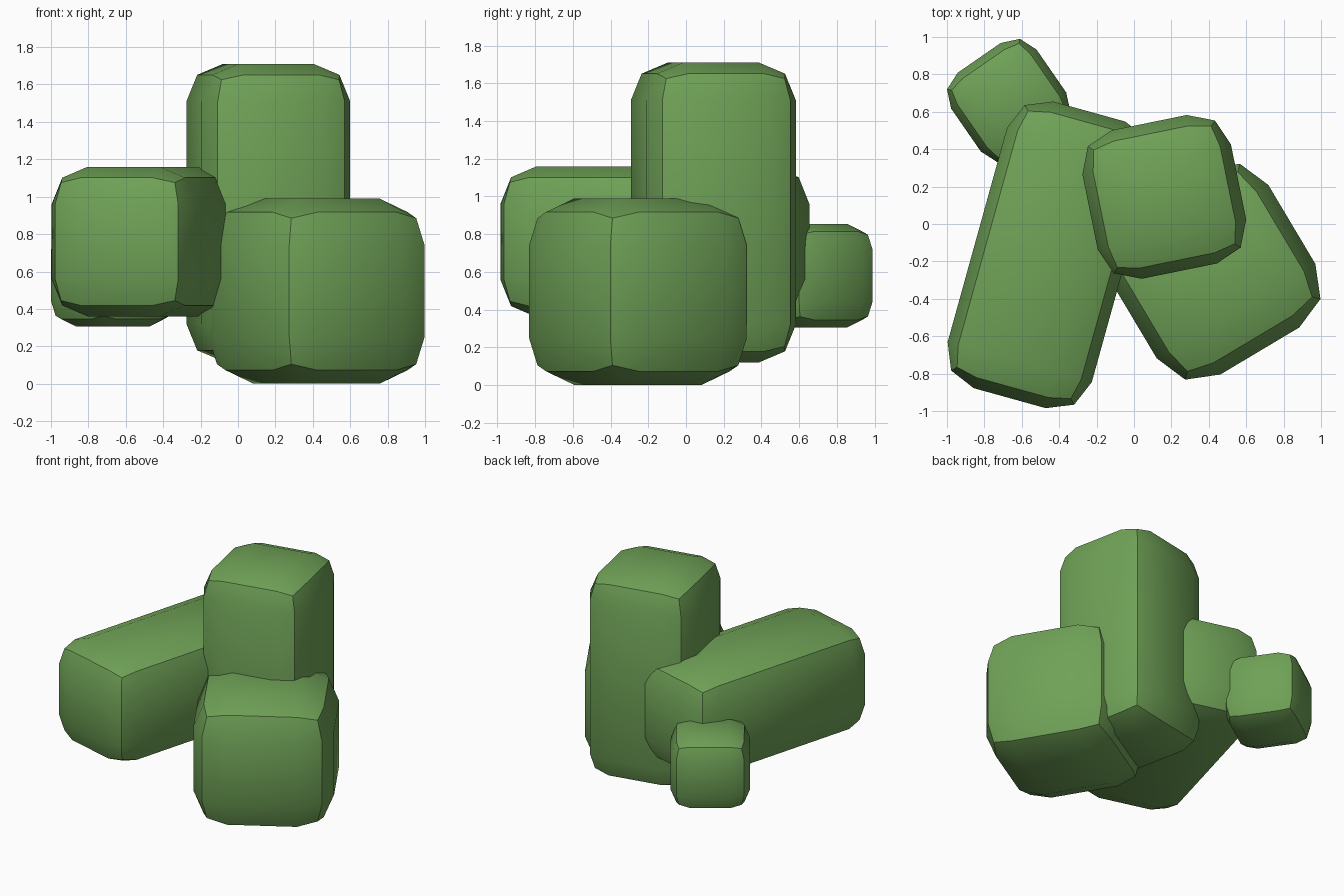
import bpy, bmesh
from math import radians
from mathutils import Matrix

if "Cube" in bpy.data.objects:
    bpy.data.objects.remove(bpy.data.objects["Cube"])

green = bpy.data.materials.new("leaf_green")
green.diffuse_color = (0.16, 0.36, 0.095, 1)
green.use_nodes = True
green.node_tree.nodes["Principled BSDF"].inputs["Base Color"].default_value = green.diffuse_color


def leaf_block(name, size, centre, turn, radius):
    """Box with two-step rounded edges, turned about z."""
    bm = bmesh.new()
    bmesh.ops.create_cube(bm, size=1, matrix=Matrix.Diagonal((*size, 1)))
    bmesh.ops.bevel(bm, geom=bm.edges[:], offset=radius, segments=2,
                    profile=0.5, affect='EDGES')
    mesh = bpy.data.meshes.new(name)
    bm.to_mesh(mesh)
    bm.free()
    mesh.materials.append(green)
    ob = bpy.data.objects.new(name, mesh)
    ob.location = centre
    ob.rotation_euler.z = radians(turn)
    bpy.context.collection.objects.link(ob)
    bpy.ops.object.select_all(action='DESELECT')
    ob.select_set(True)
    bpy.context.view_layer.objects.active = ob
    bpy.ops.object.shade_smooth_by_angle(angle=radians(30))
    return ob


# Upright block in the middle
leaf_block("tall_leaf_block", (0.81, 0.81, 1.59), (0.162, 0.145, 0.915), 11.5, 0.2)
# Large low cube at front right
leaf_block("low_leaf_block", (0.987, 0.987, 0.99), (0.42, -0.255, 0.495), 30.8, 0.248)
# Long lying block on the left
leaf_block("long_leaf_block", (0.80, 1.59, 0.80), (-0.452, -0.165, 0.76), -15.5, 0.2)
# Small cube at back left
leaf_block("small_leaf_block", (0.555, 0.555, 0.55), (-0.67, 0.66, 0.58), 34.7, 0.138)
